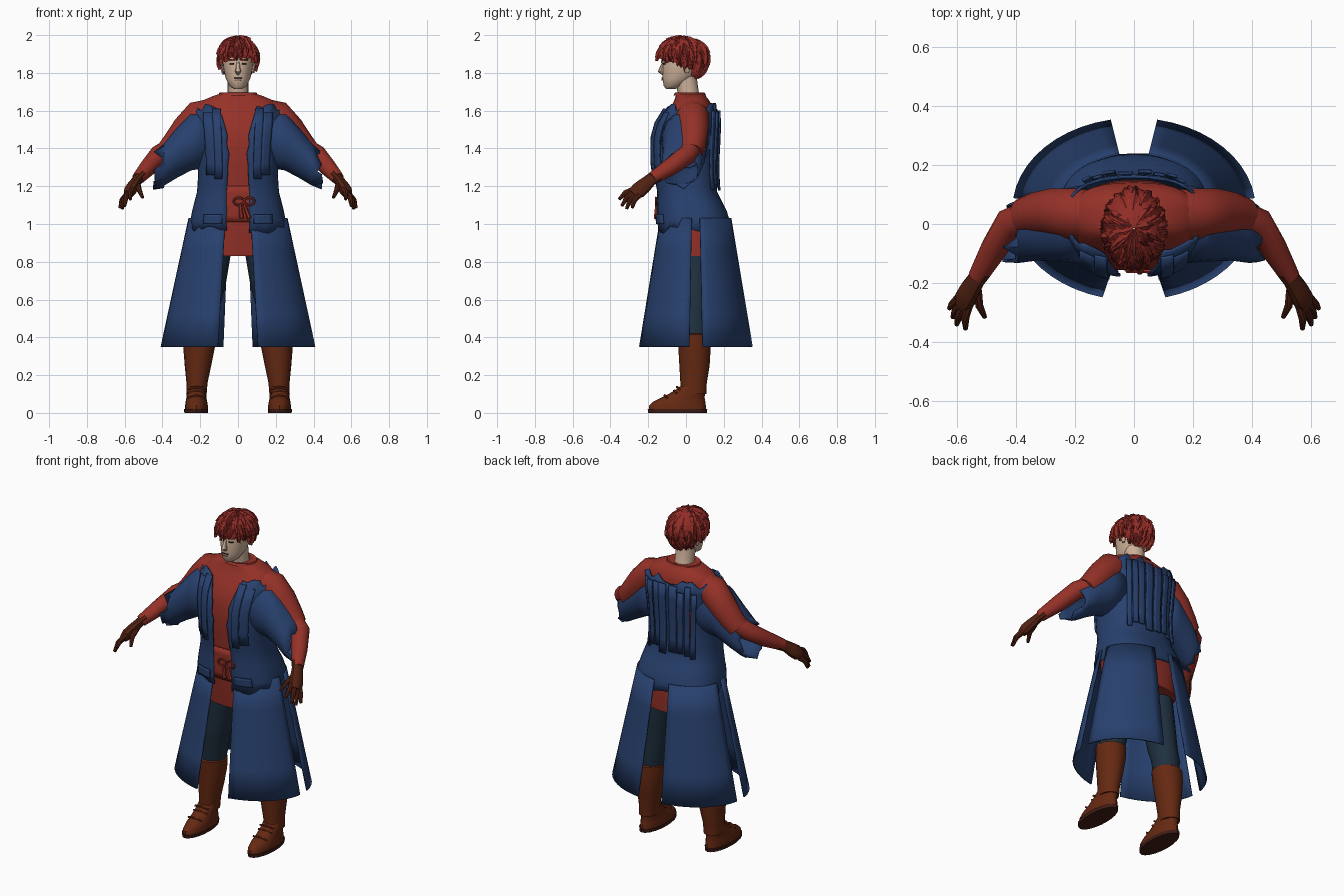
import bpy, bmesh, random
from math import sin, cos, pi, radians, asin, copysign
from mathutils import Vector as V

random.seed(4)
old = bpy.data.objects.get("Cube")
if old:
    bpy.data.objects.remove(old)


def material(name, rgb):
    m = bpy.data.materials.new(name)
    m.use_nodes = True
    m.diffuse_color = (*rgb, 1)
    b = m.node_tree.nodes["Principled BSDF"]
    b.inputs["Base Color"].default_value = (*rgb, 1)
    b.inputs["Roughness"].default_value = 0.9
    return m


RED = material("tunic red", (0.30, 0.031, 0.021))
BLUE = material("coat blue", (0.021, 0.052, 0.155))
NAVY = material("trouser navy", (0.014, 0.03, 0.05))
BOOT = material("boot brown", (0.13, 0.022, 0.006))
GLOVE = material("glove brown", (0.085, 0.016, 0.006))
SKIN = material("skin", (0.62, 0.44, 0.32))
HAIR = material("hair red", (0.29, 0.026, 0.02))
DARK = material("dark brown", (0.05, 0.012, 0.008))


def build(name, grids, mat, close=True, cap=True, thick=0, angle=40):
    """Skin one or more grids of points into a single object."""
    bm = bmesh.new()
    for rows in grids:
        vs = [[bm.verts.new(p) for p in r] for r in rows]
        n = len(rows[0])
        for a, b in zip(vs, vs[1:]):
            for i in range(n if close else n - 1):
                j = (i + 1) % n
                bm.faces.new((a[i], a[j], b[j], b[i]))
        if close and cap:
            bm.faces.new(vs[0])
            bm.faces.new(vs[-1])
    bmesh.ops.recalc_face_normals(bm, faces=bm.faces)
    me = bpy.data.meshes.new(name)
    bm.to_mesh(me)
    bm.free()
    me.materials.append(mat)
    ob = bpy.data.objects.new(name, me)
    bpy.context.collection.objects.link(ob)
    if thick:
        mod = ob.modifiers.new("Thickness", "SOLIDIFY")
        mod.thickness, mod.offset = thick, 0
    if angle:
        bpy.ops.object.select_all(action="DESELECT")
        ob.select_set(True)
        bpy.context.view_layer.objects.active = ob
        bpy.ops.object.shade_smooth_by_angle(angle=radians(angle))
    return ob


def ring(c, u, v, n):
    return [V(c) + V(u) * cos(2 * pi * i / n) + V(v) * sin(2 * pi * i / n) for i in range(n)]


def tube(path, n=12, flat=1.0, s=1):
    """Rings along a path of (x, y, z, radius)."""
    pts = [V((p[0] * s, p[1], p[2])) for p in path]
    rows = []
    for i, p in enumerate(pts):
        t = (pts[min(i + 1, len(pts) - 1)] - pts[max(i - 1, 0)]).normalized()
        u = t.cross(V((0, 1, 0)) if abs(t.y) < 0.9 else V((0, 0, 1))).normalized()
        rows.append(ring(p, u * path[i][3] * flat, t.cross(u) * path[i][3], n))
    return rows


def stack(keys, n=16, s=1):
    """Level rings from (z, x, y, half width, half depth)."""
    return [ring((x * s, y, z), (rx, 0, 0), (0, ry, 0), n) for z, x, y, rx, ry in keys]


def power(v, e):
    return copysign(abs(v) ** e, v)


def on(keys, a, z, off=0, e=0.8):
    """Point on a rounded body; angle 0 is the front, positive to its left."""
    z0 = min(max(z, keys[0][0]), keys[-1][0])
    for k, q in zip(keys, keys[1:]):
        if z0 <= q[0]:
            f = (z0 - k[0]) / (q[0] - k[0])
            cy, rx, ry = (k[i] + (q[i] - k[i]) * f for i in (1, 2, 3))
            break
    return V(((rx + off) * power(sin(a), e), cy - (ry + off) * power(cos(a), e), z))


def patch(keys, a0, a1, z0, z1, off, e=0.8, cols=4, rows=5):
    a0, a1 = radians(a0), radians(a1)
    return [[on(keys, a0 + (a1 - a0) * i / cols, z0 + (z1 - z0) * j / rows, off, e)
             for i in range(cols + 1)] for j in range(rows + 1)]


# Body sections: height, centre y, half width, half depth
TUNIC = [(0.83, .045, .21, .155), (0.95, .04, .215, .165), (1.05, .03, .215, .165),
         (1.18, .005, .192, .142), (1.3, -.01, .187, .145), (1.45, -.008, .2, .15),
         (1.55, .005, .215, .14), (1.62, .03, .215, .11), (1.655, .03, .185, .092),
         (1.68, .025, .125, .078), (1.69, .02, .095, .072)]
COAT = [(0.97, .045, .255, .19), (1.05, .035, .243, .185), (1.17, .005, .212, .155),
        (1.3, -.01, .204, .162), (1.45, -.008, .215, .168), (1.55, .008, .228, .156),
        (1.62, .03, .228, .128)]
HEAD = [(1.715, -.08, .022, .025), (1.73, -.068, .045, .05), (1.77, -.04, .065, .084),
        (1.82, -.02, .076, .104), (1.87, -.015, .082, .108), (1.92, -.01, .08, .1),
        (1.97, 0, .05, .06)]

# Tunic torso
build("tunic", [[[on(TUNIC, 2 * pi * i / 32, k[0]) for i in range(32)] for k in TUNIC]], RED)
build("collar", [[ring((0, .02, z), (.095 + d, 0, 0), (0, .075 + d, 0), 24)
                  for z, d in ((1.68, .012), (1.695, .004), (1.69, -.012))]], RED, cap=False)
build("sash", [patch(TUNIC, -45, 45, 1.01, 1.2, .008, cols=8)], RED, False, thick=.012)
build("sash_knot", [tube([(.035 + x + .028 * cos(t), -.16, 1.12 + .02 * sin(t), .006)
                          for t in [pi * k / 5 for k in range(11)]], 6)
                    for x in (-.03, .025)] +
      [tube([(x, -.155, 1.11, .008), (x * 2, -.16, 1.03, .012)], 6) for x in (.01, .03)], RED)

# Coat body, open at the front with ragged edges
rows = []
COLS, ROWS = 40, 13
for j in range(ROWS + 1):
    z = 0.97 + 0.65 * j / ROWS
    gap = 0.055 + (0.04 * (z - 1.45) / 0.17 if z > 1.45 else 0) + random.uniform(-.008, .008)
    g = asin((gap / 0.22) ** 1.25)
    edge = .022 if j in (0, ROWS) else 0
    rows.append([on(COAT, g + (2 * pi - 2 * g) * i / COLS, z + random.uniform(-edge, edge))
                 for i in range(COLS + 1)])
build("coat_body", [rows], BLUE, False, thick=.01)

# Lapel strips and back slats
lapels = []
for s in (-1, 1):
    for a0, a1, z0, z1, off in ((17, 28, 1.24, 1.61, .016), (29, 46, 1.26, 1.59, .01),
                                (14, 40, 1.0, 1.05, .012)):
        lapels.append(patch(COAT, s * a0, s * a1, z0, z1, off))
build("lapels", lapels, BLUE, False, thick=.01)
slats, gaps = [], []
for k in range(8):
    a = 138 + k * 10.6
    slats.append(patch(COAT, a, a + 8.6, 1.17 + random.uniform(0, .04),
                       1.6 + random.uniform(-.03, .02), .012 + .006 * (k % 2)))
    if k in (1, 4, 6):
        gaps.append(patch(COAT, a + 8.6, a + 10.6, 1.3, 1.46, .009))
build("back_slats", slats, BLUE, False, thick=.01)
build("back_slits", gaps, RED, False, thick=.004)

# Four flared skirt panels
panels = []
for s in (-1, 1):
    for a0, a1, top in ((15, 84, 1.03), (97, 169, 1.03)):
        grid = []
        for j in range(5):
            t = j / 4
            z = top + (0.35 - top) * t
            rx, ry = .26 + .148 * t, .19 + .115 * t
            angles = [radians(a0 + (a1 - a0) * i / 10) for i in range(11)]
            grid.append([V((s * rx * sin(a), .05 - ry * cos(a), z)) for a in angles])
        panels.append(grid)
build("coat_skirt_panels", panels, BLUE, False, thick=.008, angle=15)

FINGERS = [((.56, -.275, 1.185), (.57, -.355, 1.13)), ((.575, -.275, 1.17), (.6, -.34, 1.095)),
           ((.585, -.265, 1.155), (.613, -.315, 1.08)), ((.593, -.25, 1.15), (.625, -.285, 1.085)),
           ((.53, -.225, 1.205), (.505, -.315, 1.14))]

for s, side in ((1, "left"), (-1, "right")):
    # Arms and sleeves
    build(side + "_tunic_sleeve", [tube([(.13, .03, 1.58, .085), (.21, .035, 1.565, .088),
          (.27, .04, 1.5, .082), (.33, .035, 1.425, .073), (.37, .025, 1.38, .066)], 14, s=s)], RED)
    build(side + "_forearm", [tube([(.34, .035, 1.41, .055), (.42, .005, 1.365, .052),
          (.475, -.085, 1.3, .046), (.53, -.18, 1.24, .033)], 12, s=s)], RED)
    sleeve = [ring((x * s, y, z), (0, ry, 0), (0, 0, rz), 18) for x, y, z, ry, rz in (
        (.16, 0, 1.45, .13, .15), (.25, -.005, 1.435, .118, .15), (.33, -.01, 1.37, .11, .127),
        (.39, -.025, 1.315, .103, .108), (.43, -.03, 1.29, .095, .092))]
    for p in sleeve[-1]:
        p.x += s * random.uniform(-.035, .02)
        p.z += random.uniform(-.015, .015)
    build(side + "_coat_sleeve", [sleeve], BLUE, cap=False, thick=.008, angle=30)

    # Gloves
    hand = [tube([(.515, -.155, 1.255, .039), (.535, -.19, 1.232, .035), (.556, -.225, 1.2, .042),
                  (.572, -.255, 1.175, .044), (.582, -.28, 1.155, .03)], 10, .75, s)]
    for b, t in FINGERS:
        m = V(b).lerp(V(t), .5) + V((.006, -.006, .008))
        hand.append(tube([(*b, .016), (*m, .014), (*t, .008)], 8, s=s))
    build(side + "_glove", hand, GLOVE)

    # Trousers and boots
    build(side + "_trouser_leg", [stack([(.36, .205, .04, .07, .07), (.48, .19, .045, .08, .08),
          (.55, .178, .035, .08, .088), (.68, .15, .04, .085, .095), (.83, .125, .04, .085, .105),
          (.98, .105, .04, .1, .115)], s=s)], NAVY)
    build(side + "_boot_shaft", [stack([(.1, .22, .04, .054, .068), (.16, .217, .04, .056, .07),
          (.25, .212, .045, .07, .08), (.35, .206, .045, .084, .086), (.415, .203, .042, .086, .086),
          (.42, .203, .042, .078, .078)], s=s)], BOOT)
    build(side + "_boot_foot", [stack([(.015, .22, -.045, .06, .152), (.04, .22, -.045, .06, .15),
          (.06, .22, -.036, .057, .138), (.085, .22, -.012, .052, .11), (.115, .22, .02, .053, .085),
          (.14, .219, .038, .054, .07)], 20, s)], BOOT)
    build(side + "_boot_sole", [stack([(0, .222, -.045, .062, .155),
                                       (.02, .222, -.045, .064, .158)], 20, s)], DARK)
    build(side + "_boot_laces", [tube([(.22 + d * .045, y, z, .006), (.22, y - .012, z + .012, .007),
          (.22 - d * .045, y, z, .006)], 6, s=s) for d, y, z in
          ((1, -.05, .105), (1, -.035, .125), (1, -.1, .08))], BOOT)

# Neck, head and face
build("neck", [tube([(0, .03, 1.63, .062), (0, .012, 1.69, .056), (0, 0, 1.78, .056)], 16)], SKIN)
build("head", [[[on(HEAD, 2 * pi * i / 28, k[0], 0, 1) for i in range(28)] for k in HEAD]], SKIN)
build("nose", [tube([(0, -.116, 1.865, .007), (0, -.127, 1.83, .011), (0, -.134, 1.81, .016),
                     (0, -.118, 1.798, .012)], 8)], SKIN)
build("ears", [stack([(1.8, .08, .005, .006, .01), (1.825, .084, .008, .01, .018),
                      (1.855, .085, .01, .01, .02)], 8, s) for s in (-1, 1)], SKIN)
build("eyes", [patch(HEAD, s * 16, s * 33, 1.845, 1.853, .003, 1, 4, 1) for s in (-1, 1)],
      DARK, False, thick=.003)
build("eyebrows", [patch(HEAD, s * 12, s * 38, 1.866, 1.873, .004, 1, 4, 1) for s in (-1, 1)],
      HAIR, False, thick=.004)
build("mouth", [patch(HEAD, -17, 17, 1.77, 1.775, .003, 1, 6, 1)], DARK, False, thick=.003)
build("lips", [patch(HEAD, -14, 14, 1.76, 1.769, .004, 1, 6, 1)], SKIN, False, thick=.004)


# Hair: a cap with a ragged hem under overlapping tapered locks
def scalp(a, phi, off=0):
    w = sin(phi) ** (0.6 if phi > pi / 2 else 1)
    return V(((.102 + off) * w * sin(a), -.015 - (.134 + off) * w * cos(a),
              1.884 + (.107 + off) * cos(phi)))


def hem(a):
    return radians(118 - 32 * cos(a) + 6 * cos(2 * a))


cap = []
for j in range(11):
    cap.append([scalp(a, .03 + (hem(a) - .03) * j / 10 * (1 + (.03 if i % 2 else -.03)))
                for i, a in enumerate([2 * pi * k / 36 for k in range(36)])])
build("hair_cap", [cap], HAIR, cap=False, thick=.006, angle=0)
locks = []
for k in range(170):
    a = random.uniform(0, 2 * pi)
    end = hem(a) * (random.uniform(.3, 1.0) if k % 2 else random.uniform(.95, 1.1))
    start = max(.06, end - random.uniform(.5, .9))
    twist, lift = random.uniform(-.25, .25), random.uniform(.002, .007)
    lock = []
    for j, w in enumerate((.35, 1, .8, .05)):
        phi = start + (end - start) * j / 3
        half = .016 * w / max(.1 * sin(phi), .03)
        c = a + twist * j / 3
        lock.append([scalp(c - half, phi, -.002), scalp(c, phi, lift + .003 * j),
                     scalp(c + half, phi, -.002)])
    locks.append(lock)
build("hair_locks", locks, HAIR, False, thick=.003, angle=0)
